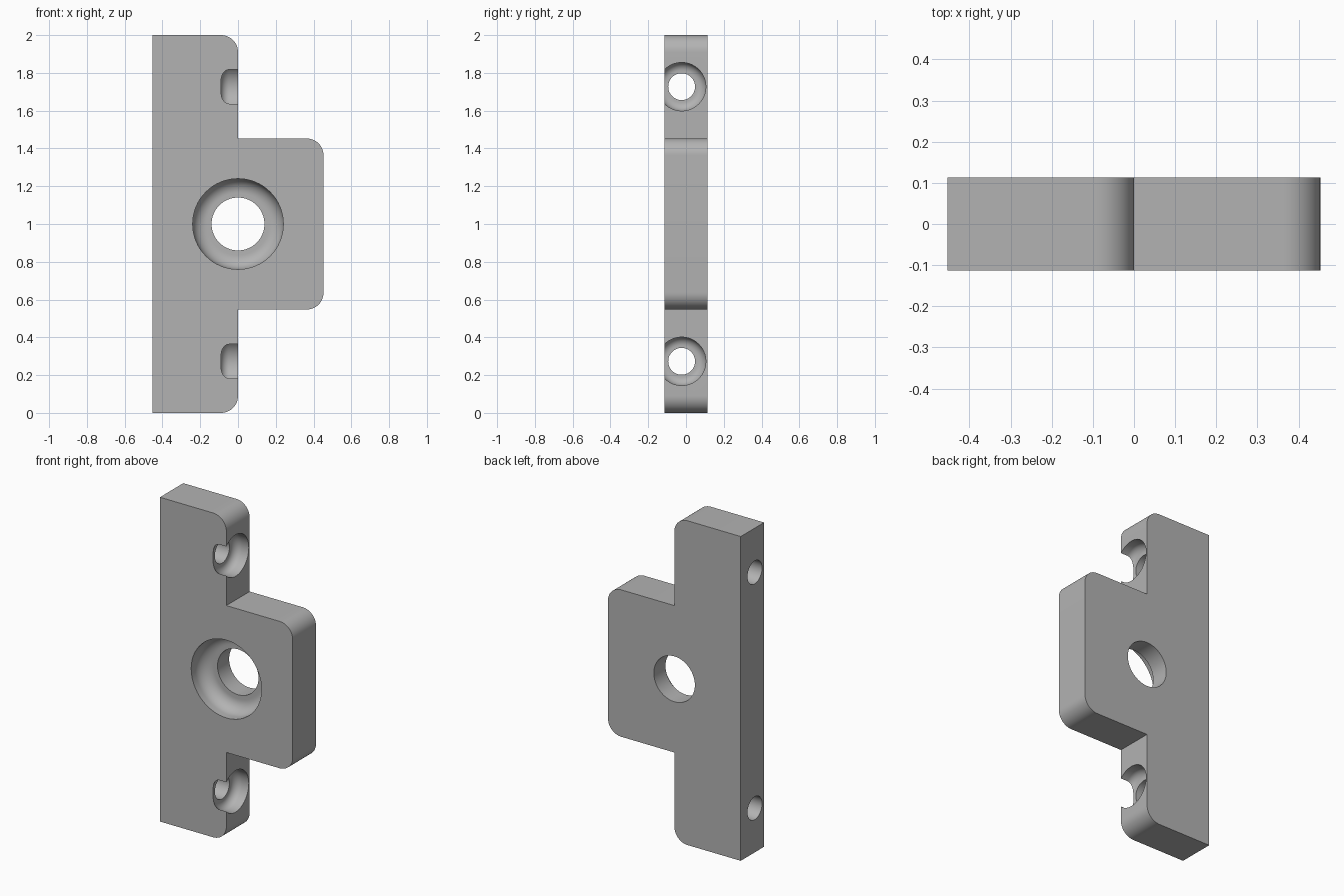
import bpy, bmesh, math
from mathutils import Matrix, Vector

cube = bpy.data.objects.get("Cube")
if cube:
    bpy.data.objects.remove(cube, do_unlink=True)

grey = bpy.data.materials.new("Plain grey")
grey.use_nodes = True
colour = (0.45, 0.45, 0.45, 1)
grey.diffuse_color = colour
grey.node_tree.nodes["Principled BSDF"].inputs["Base Color"].default_value = colour

HALF_W, HALF_T, ROUND = 0.453, 0.1135, 0.09


def add_object(name, bm):
    bmesh.ops.recalc_face_normals(bm, faces=bm.faces)
    mesh = bpy.data.meshes.new(name)
    bm.to_mesh(mesh)
    bm.free()
    mesh.materials.append(grey)
    obj = bpy.data.objects.new(name, mesh)
    bpy.context.collection.objects.link(obj)
    return obj


def corner(cx, cz, start, steps=12):
    """Quarter circle running anticlockwise from a start angle."""
    angles = [math.radians(start + 90 * i / steps) for i in range(steps + 1)]
    return [(cx + ROUND * math.cos(a), cz + ROUND * math.sin(a)) for a in angles]


def bore_cutter(name, radius, hole, depth, fillet, origin, direction, length):
    """Lathed counterbore with a filleted floor and a through hole."""
    profile = [(0, -0.05), (radius, -0.05)]
    for i in range(13):
        a = math.radians(90 * i / 12)
        profile.append((radius - fillet + fillet * math.cos(a),
                        depth - fillet + fillet * math.sin(a)))
    profile += [(hole, depth), (hole, length), (0, length)]
    bm = bmesh.new()
    verts = [bm.verts.new((r, 0, z)) for r, z in profile]
    edges = [bm.edges.new(pair) for pair in zip(verts, verts[1:])]
    bmesh.ops.spin(bm, geom=verts + edges, cent=(0, 0, 0), axis=(0, 0, 1),
                   angle=math.tau, steps=64, use_merge=False)
    bmesh.ops.remove_doubles(bm, verts=bm.verts, dist=1e-5)
    turn = Vector((0, 0, 1)).rotation_difference(Vector(direction)).to_matrix().to_4x4()
    bm.transform(Matrix.Translation(origin) @ turn)
    return add_object(name, bm)


# Plate outline: tall strip with a rounded tab on its left side
tab_low, tab_high = 0.547, 1.453
outline = [(-HALF_W, 0)]
outline += corner(-ROUND, ROUND, -90)
outline += [(0, tab_low)]
outline += corner(HALF_W - ROUND, tab_low + ROUND, -90)
outline += corner(HALF_W - ROUND, tab_high - ROUND, 0)
outline += [(0, tab_high)]
outline += corner(-ROUND, 2 - ROUND, 0)
outline += [(-HALF_W, 2)]
bm = bmesh.new()
face = bm.faces.new([bm.verts.new((x, -HALF_T, z)) for x, z in outline])
solid = bmesh.ops.extrude_face_region(bm, geom=[face])
bmesh.ops.translate(bm, vec=(0, 2 * HALF_T, 0),
                    verts=[g for g in solid["geom"] if isinstance(g, bmesh.types.BMVert)])
plate = add_object("mounting_plate", bm)

# Counterbored holes: one through the face, two through the side
cutters = [bore_cutter("centre_bore_cutter", 0.24, 0.14, 0.1135, 0.075,
                       (0, -HALF_T, 1), (0, 1, 0), 0.4)]
for label, z in (("lower", 0.273), ("upper", 1.727)):
    cutters.append(bore_cutter(label + "_side_bore_cutter", 0.128, 0.071, 0.092, 0.045,
                               (0, -0.023, z), (-1, 0, 0), 0.6))

bpy.ops.object.select_all(action="DESELECT")
plate.select_set(True)
bpy.context.view_layer.objects.active = plate
for cutter in cutters:
    mod = plate.modifiers.new(cutter.name, "BOOLEAN")
    mod.operation = "DIFFERENCE"
    mod.solver = "EXACT"
    mod.object = cutter
    bpy.ops.object.modifier_apply(modifier=mod.name)
    bpy.data.objects.remove(cutter, do_unlink=True)

bpy.ops.object.shade_smooth_by_angle(angle=math.radians(30))
